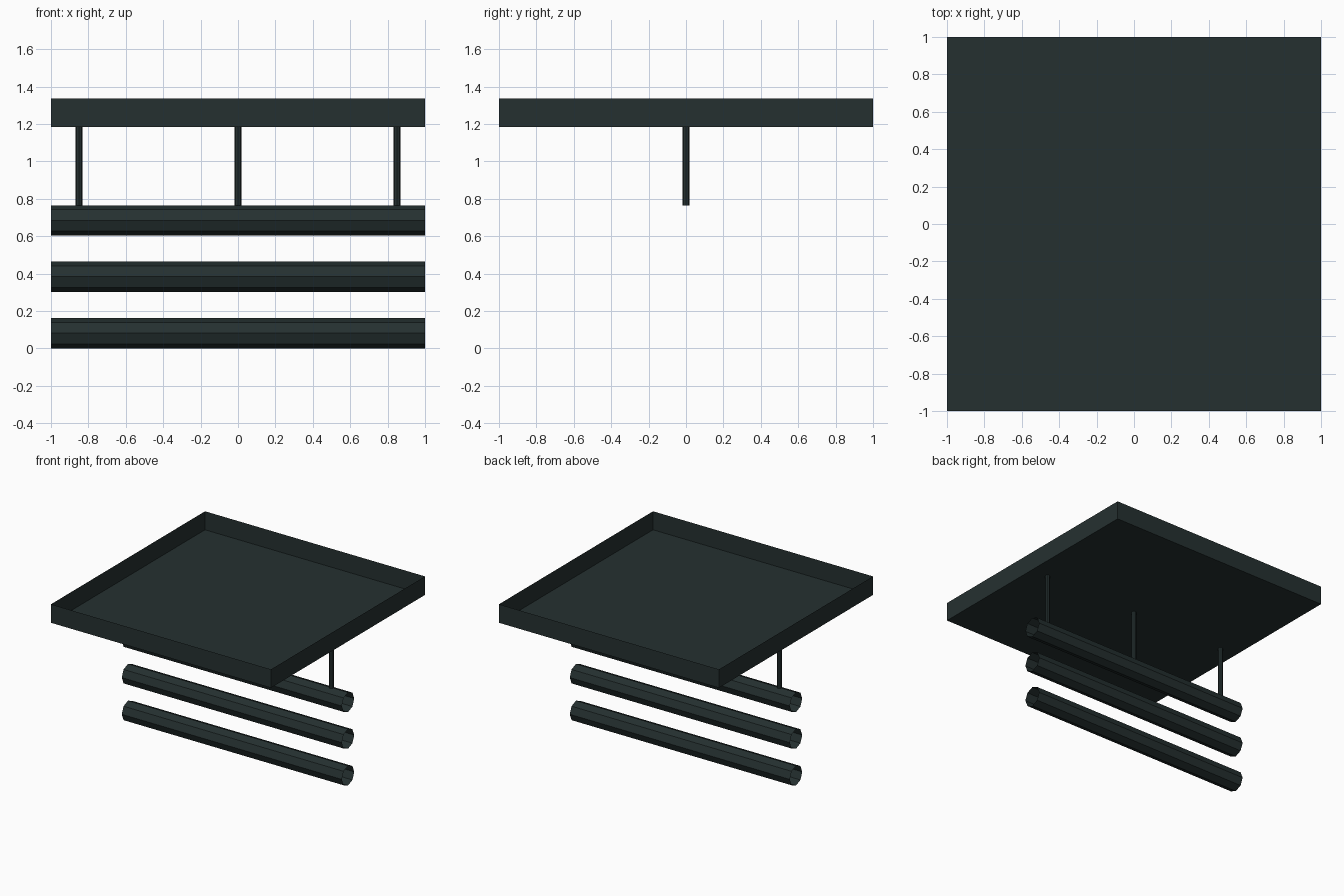
import bpy, bmesh, math
from mathutils import Matrix

if "Cube" in bpy.data.objects:
    bpy.data.objects.remove(bpy.data.objects["Cube"])

mat = bpy.data.materials.new("dark slate")
mat.diffuse_color = (0.0185, 0.0300, 0.0300, 1)
mat.use_nodes = True
mat.node_tree.nodes["Principled BSDF"].inputs["Base Color"].default_value = mat.diffuse_color


def finish(bm, name):
    me = bpy.data.meshes.new(name)
    bm.to_mesh(me)
    bm.free()
    me.materials.append(mat)
    ob = bpy.data.objects.new(name, me)
    bpy.context.collection.objects.link(ob)
    return ob


def open_tube(name, radius, length, matrix):
    # eight-sided thin tube with open ends, along local z
    bm = bmesh.new()
    bmesh.ops.create_cone(bm, cap_ends=False, segments=8, radius1=radius,
                          radius2=radius, depth=length, matrix=matrix)
    bmesh.ops.recalc_face_normals(bm, faces=bm.faces)
    return finish(bm, name)


# open tray on top: a thin-walled box without its lid
Z0, Z1 = 1.184, 1.336
bm = bmesh.new()
bmesh.ops.create_cube(bm, size=1, matrix=Matrix.Translation((0, 0, (Z0 + Z1) / 2))
                      @ Matrix.Diagonal((2, 2, Z1 - Z0, 1)))
lid = [f for f in bm.faces if f.normal.z > 0.9]
bmesh.ops.delete(bm, geom=lid, context='FACES')
finish(bm, "tray")

# three horizontal pipes stacked below
for i, z in enumerate((0.081, 0.383, 0.684)):
    open_tube(f"pipe_{i + 1}", 0.081, 2,
              Matrix.Translation((0, 0, z)) @ Matrix.Rotation(math.pi / 2, 4, 'Y'))

# three hanger rods from the tray to the top pipe
for i, x in enumerate((-0.85, 0, 0.85)):
    open_tube(f"hanger_rod_{i + 1}", 0.0175, Z0 - 0.763,
              Matrix.Translation((x, 0, (Z0 + 0.763) / 2)))
